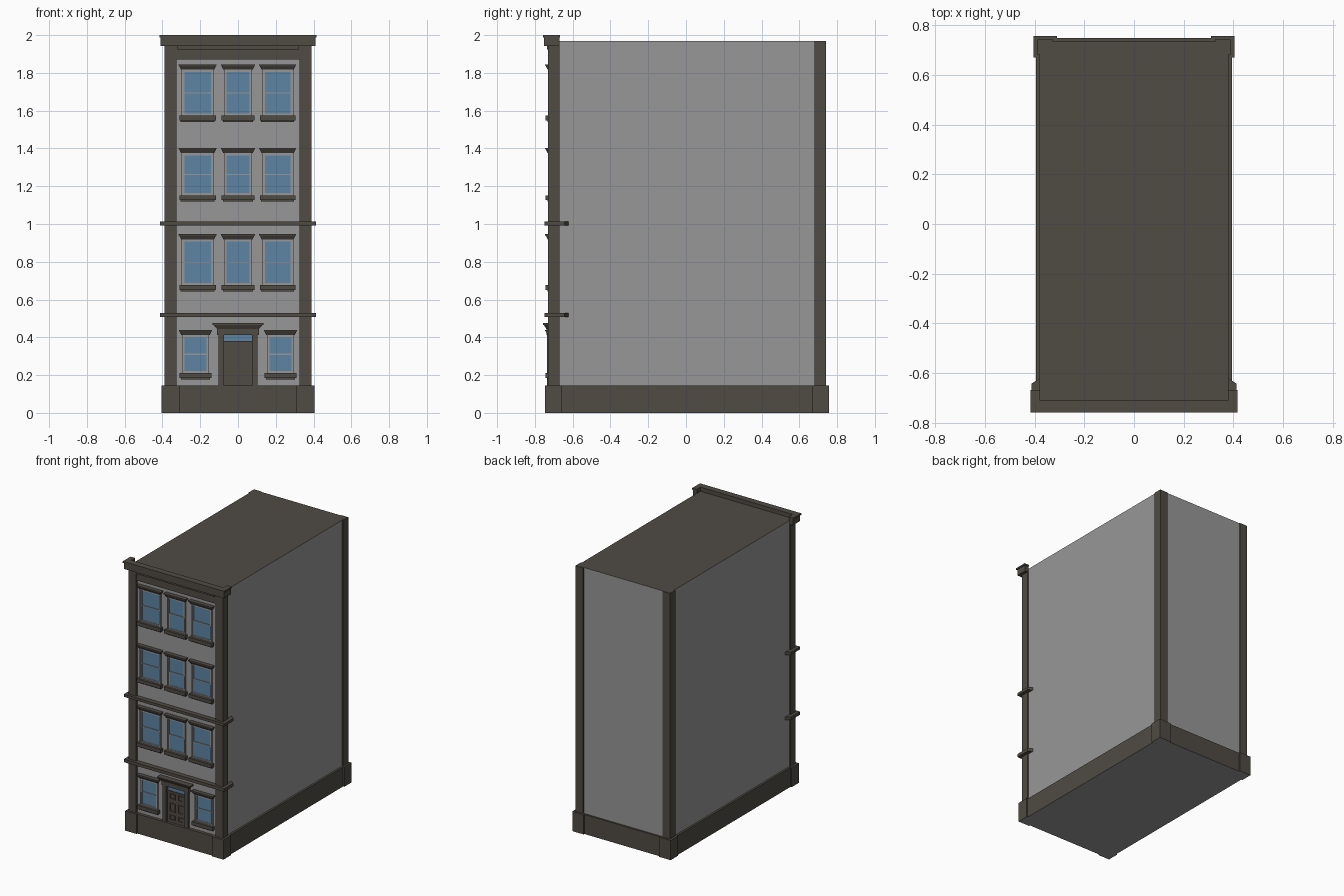
import bpy, bmesh

old = bpy.data.objects.get("Cube")
if old:
    bpy.data.objects.remove(old)


def material(name, rgb):
    m = bpy.data.materials.new(name)
    m.use_nodes = True
    m.diffuse_color = (*rgb, 1)
    m.node_tree.nodes["Principled BSDF"].inputs["Base Color"].default_value = (*rgb, 1)
    return m


STONE = material("dark stone", (0.08, 0.07, 0.057))
WALL = material("grey plaster", (0.31, 0.31, 0.31))
GLASS = material("blue glass", (0.11, 0.23, 0.37))

FRONT = -0.715   # plane of the front wall


def add_box(bm, x, y, z):
    """Box from (min, max) pairs; returns its vertices."""
    verts = bmesh.ops.create_cube(bm, size=1)["verts"]
    for v in verts:
        for i, (lo, hi) in enumerate((x, y, z)):
            v.co[i] = hi if v.co[i] > 0 else lo
    return verts


def finish(name, bm, mat, extra=None, rule=None):
    """Turn a bmesh into an object; faces meeting the rule get the extra material."""
    mesh = bpy.data.meshes.new(name)
    bm.normal_update()
    mesh.materials.append(mat)
    if extra:
        mesh.materials.append(extra)
        for f in bm.faces:
            f.material_index = int(rule(f))
    bm.to_mesh(mesh)
    bm.free()
    ob = bpy.data.objects.new(name, mesh)
    bpy.context.collection.objects.link(ob)
    return ob


def box(name, x, y, z, mat, extra=None, rule=None):
    bm = bmesh.new()
    add_box(bm, x, y, z)
    return finish(name, bm, mat, extra, rule)


def extrude_outline(name, pts, depth, mat, axis="z"):
    """Flat outline pushed along z (plan outline) or y (front outline)."""
    bm = bmesh.new()
    lo, hi = depth
    place = (lambda a, b, c: (a, b, c)) if axis == "z" else (lambda a, b, c: (a, c, b))
    face = bm.faces.new([bm.verts.new(place(a, b, lo)) for a, b in pts])
    new = bmesh.ops.extrude_face_region(bm, geom=[face])["geom"]
    for v in new:
        if isinstance(v, bmesh.types.BMVert):
            v.co["xyz".index(axis)] = hi
    bmesh.ops.recalc_face_normals(bm, faces=bm.faces)
    return finish(name, bm, mat)


def ring(name, x, z, t, y, mat):
    """Rectangular frame of bar width t."""
    bm = bmesh.new()
    for side in ((x[0], x[0] + t), (x[1] - t, x[1])):
        add_box(bm, side, y, z)
    for bar in ((z[0], z[0] + t), (z[1] - t, z[1])):
        add_box(bm, (x[0] + t, x[1] - t), y, bar)
    return finish(name, bm, mat)


def flared(name, cx, w0, w1, z, y, mat):
    """Block whose top is wider and deeper than its foot."""
    bm = bmesh.new()
    for v in add_box(bm, (cx - w1 / 2, cx + w1 / 2), y, z):
        if v.co.z < sum(z) / 2:
            v.co.x = cx + (w0 / 2 if v.co.x > cx else -w0 / 2)
            if v.co.y < sum(y) / 2:
                v.co.y += 0.012
    return finish(name, bm, mat)


def wrap(name, out, front, back, inner, z, taper=0.0):
    """Band across the front returning along both sides."""
    half = [(out, front), (out, back - taper), (inner, back), (inner, FRONT + 0.005)]
    return extrude_outline(name, half + [(-a, b) for a, b in reversed(half)], z, STONE)


# Main body with a dark roof
box("walls", (-0.38, 0.38), (FRONT, 0.735), (0.1, 1.97), WALL,
    STONE, lambda f: f.normal.z > 0.5)

# Plinth and its corner blocks, grey underneath
under = lambda f: f.normal.z < -0.5
box("plinth", (-0.395, 0.395), (-0.738, 0.748), (0, 0.145), STONE, WALL, under)
for sx, side in ((-1, "right"), (1, "left")):
    for end, ys, ps in (("front", (-0.747, -0.66), (-0.73, -0.67)),
                        ("back", (0.67, 0.757), (0.68, 0.742))):
        xs = sorted((sx * 0.31, sx * 0.404))
        box(f"{end}_{side}_plinth_block", xs, ys, (0, 0.146), STONE, WALL, under)
        # Corner pilasters
        xs = sorted((sx * 0.325, sx * 0.388))
        box(f"{end}_{side}_pilaster", xs, ps, (0.146, 1.969), STONE)

# String courses, frieze and cornice
for name, z in (("lower", (0.507, 0.53)), ("upper", (0.992, 1.012))):
    wrap(f"{name}_string_course", 0.412, -0.75, -0.62, 0.378, z, 0.022)
box("frieze", (-0.325, 0.325), (-0.725, FRONT), (1.87, 1.945), STONE)
box("frieze_moulding", (-0.32, 0.32), (-0.737, -0.72), (1.925, 1.945), STONE)
wrap("cornice", 0.41, -0.752, -0.67, 0.378, (1.943, 1.99))
wrap("cornice_lip", 0.416, -0.758, -0.667, 0.378, (1.988, 2.0))


def window(name, cx, w, z0, z1):
    """Sash window with frame, sill and flared lintel; z0 to z1 is the opening."""
    x = (cx - w / 2, cx + w / 2)
    box(name + "_glass", (x[0] + 0.005, x[1] - 0.005), (FRONT - 0.002, FRONT),
        (z0, z1), GLASS)
    ring(name + "_frame", x, (z0, z1), 0.009, (FRONT - 0.012, FRONT), WALL)
    inner = (x[0] + 0.009, x[1] - 0.009)
    mid = (z0 + z1) / 2
    ring(name + "_upper_sash", inner, (mid - 0.004, z1 - 0.009), 0.006,
         (FRONT - 0.008, FRONT), WALL)
    ring(name + "_lower_sash", inner, (z0 + 0.009, mid + 0.002), 0.006,
         (FRONT - 0.005, FRONT), WALL)
    box(name + "_sill", (x[0] - 0.012, x[1] + 0.012), (-0.744, FRONT),
        (z0 - 0.022, z0 + 0.004), STONE)
    box(name + "_sill_foot", (x[0] - 0.005, x[1] + 0.005), (-0.733, FRONT),
        (z0 - 0.03, z0 - 0.022), STONE)
    flared(name + "_lintel", cx, w + 0.005, w + 0.026, (z1 - 0.003, z1 + 0.018),
           (-0.744, FRONT), STONE)
    box(name + "_lintel_cap", (cx - w / 2 - 0.015, cx + w / 2 + 0.015),
        (-0.746, FRONT), (z1 + 0.018, z1 + 0.025), STONE)


# Three upper floors and the ground floor
for floor, z0 in (("second", 0.672), ("third", 1.148), ("fourth", 1.57)):
    for side, cx, w in (("right", -0.214, 0.17), ("middle", 0, 0.15), ("left", 0.21, 0.165)):
        window(f"{floor}_floor_{side}_window", cx, w, z0, z0 + 0.25 - 0.02 * (floor == "third"))
for side, cx in (("right", -0.225), ("left", 0.225)):
    window(f"ground_floor_{side}_window", cx, 0.145, 0.208, 0.415)

# Doorway: leaf, raised panels, transom light, jambs
box("door", (-0.075, 0.075), (FRONT - 0.003, FRONT), (0.145, 0.375), STONE)
for row, (z0, z1) in enumerate(((0.165, 0.2), (0.225, 0.29), (0.32, 0.36))):
    for side, cx in (("right", -0.034), ("left", 0.034)):
        x = (cx - 0.023, cx + 0.023)
        ring(f"door_{side}_panel_{row}", x, (z0, z1), 0.006,
             (FRONT - 0.008, FRONT), STONE)
box("door_transom_bar", (-0.075, 0.075), (FRONT - 0.01, FRONT), (0.37, 0.38), STONE)
box("door_transom_glass", (-0.075, 0.075), (FRONT - 0.002, FRONT), (0.378, 0.416), GLASS)
for sx, side in ((-1, "right"), (1, "left")):
    box(f"door_{side}_jamb", sorted((sx * 0.075, sx * 0.104)), (-0.735, FRONT),
        (0.145, 0.42), STONE)

# Door hood
box("door_hood_frieze", (-0.112, 0.112), (-0.738, FRONT), (0.413, 0.445), STONE)
flared("door_hood_moulding", 0, 0.224, 0.26, (0.445, 0.466), (-0.752, FRONT), STONE)
box("door_hood_cap", (-0.136, 0.136), (-0.757, FRONT), (0.466, 0.475), STONE)
